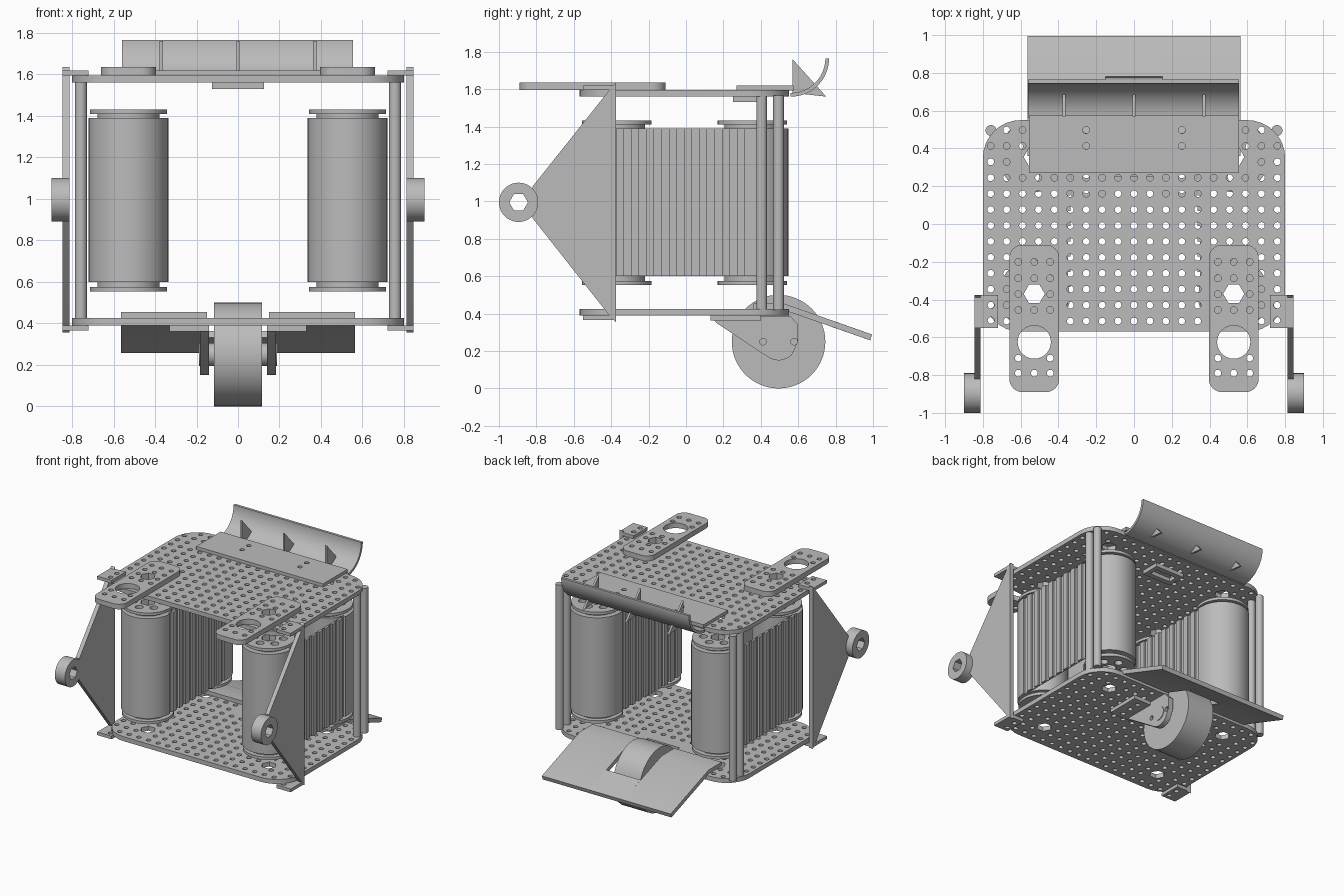
import bpy, bmesh
from math import sin, cos, pi, radians, hypot
from mathutils import Matrix

if "Cube" in bpy.data.objects:
    bpy.data.objects.remove(bpy.data.objects["Cube"], do_unlink=True)

GREY = bpy.data.materials.new("plain_grey")
GREY.use_nodes = True
GREY.diffuse_color = (0.5, 0.5, 0.5, 1)
GREY.node_tree.nodes["Principled BSDF"].inputs["Base Color"].default_value = (0.5, 0.5, 0.5, 1)

SIDES = {"right": -1, "left": 1}
PITCH = 0.0843
ROLLER_X, ROLLER_Y = 0.528, (-0.37, 0.355)


def arc(u, v, r, a0, a1, n=12):
    """Points on an arc, angles in degrees."""
    steps = [radians(a0 + (a1 - a0) * i / n) for i in range(n + 1)]
    return [(u + r * cos(a), v + r * sin(a)) for a in steps]


def ring(u, v, r, n=12, turn=0):
    return arc(u, v, r, turn, turn + 360, n)[:-1]


def rounded(u0, u1, v0, v1, r, n=8):
    return (arc(u1 - r, v1 - r, r, 0, 90, n) + arc(u0 + r, v1 - r, r, 90, 180, n)
            + arc(u0 + r, v0 + r, r, 180, 270, n) + arc(u1 - r, v0 + r, r, 270, 360, n))


def box(u0, u1, v0, v1):
    return [(u0, v0), (u1, v0), (u1, v1), (u0, v1)]


def slab(name, outline, w0, w1, holes=(), axis="Z"):
    """Extrude a holed outline along Z (outline in xy) or X (outline in yz)."""
    curve = bpy.data.curves.new(name, "CURVE")
    curve.dimensions, curve.fill_mode = "2D", "BOTH"
    curve.extrude = abs(w1 - w0) / 2
    for loop in [outline, *holes]:
        spline = curve.splines.new("POLY")
        spline.points.add(len(loop) - 1)
        for point, (u, v) in zip(spline.points, loop):
            point.co = (u, v, 0, 1)
        spline.use_cyclic_u = True
    temp = bpy.data.objects.new(name + "_profile", curve)
    bpy.context.collection.objects.link(temp)
    graph = bpy.context.evaluated_depsgraph_get()
    mesh = bpy.data.meshes.new_from_object(temp.evaluated_get(graph))
    bpy.data.objects.remove(temp, do_unlink=True)
    bpy.data.curves.remove(curve)

    bm = bmesh.new()
    bm.from_mesh(mesh)
    bmesh.ops.remove_doubles(bm, verts=bm.verts, dist=1e-5)
    bmesh.ops.translate(bm, verts=bm.verts, vec=(0, 0, (w0 + w1) / 2))
    if axis == "X":
        turn = Matrix(((0, 0, 1), (1, 0, 0), (0, 1, 0)))
        bmesh.ops.transform(bm, matrix=turn.to_4x4(), verts=bm.verts)
    bmesh.ops.recalc_face_normals(bm, faces=bm.faces)
    bm.to_mesh(mesh)
    bm.free()
    mesh.materials.clear()
    mesh.materials.append(GREY)
    mesh.shade_smooth()
    mesh.set_sharp_from_angle(angle=radians(32))
    mesh.name = name
    obj = bpy.data.objects.new(name, mesh)
    bpy.context.collection.objects.link(obj)
    return obj


# Perforated deck plates, the lower one notched for the wheel
def deck_holes(notched):
    hubs = [(s * ROLLER_X, y) for s in SIDES.values() for y in ROLLER_Y]
    holes = [ring(x, y, 0.056, 6) for x, y in hubs]
    for i in range(-9, 10):
        for j in range(-6, 7):
            x, y = i * PITCH, -0.008 + j * PITCH
            corner = hypot(max(abs(x) - 0.6, 0), max(abs(y + 0.01) - 0.36, 0))
            near_hub = any(hypot(x - a, y - b) < 0.077 for a, b in hubs)
            in_notch = notched and abs(x) < 0.17 and y > 0.24
            if corner < 0.181 and not near_hub and not in_notch:
                holes.append(ring(x, y, 0.018))
    return holes


deck = rounded(-0.8, 0.8, -0.57, 0.55, 0.2)
notch = [(0.14, 0.55), (0.14, 0.28), (-0.14, 0.28), (-0.14, 0.55)]
slab("top_deck", deck, 1.56, 1.595, deck_holes(False))
slab("bottom_deck", deck[:9] + notch + deck[9:], 0.39, 0.425, deck_holes(True))


# Belt outline: smooth round ends, ribbed straight runs
def belt_outline(x, r, depth):
    y0, y1 = ROLLER_Y
    ribs, n = [], 9
    step = (y1 - y0) / n
    for k in range(n):
        y = y0 + k * step
        ribs += [(r - depth, y), (r - depth, y + step * 0.45),
                 (r, y + step * 0.45), (r, y + step)]
    left = [(x - d, y) for d, y in reversed(ribs)]
    return ([(x + d, y) for d, y in ribs] + arc(x, y1, r, 0, 180, 24)
            + left + arc(x, y0, r, 180, 360, 24))


for side, s in SIDES.items():
    cx = s * ROLLER_X
    inner = arc(cx, ROLLER_Y[1], 0.172, 0, 180, 24) + arc(cx, ROLLER_Y[0], 0.172, 180, 360, 24)
    slab(side + "_belt", belt_outline(cx, 0.192, 0.014), 0.6, 1.39, [inner])

    # Hollow rollers with flanged, drilled ends
    for end, y in zip(("front", "back"), ROLLER_Y):
        name = f"{side}_{end}_roller"
        bore = ring(cx, y, 0.056, 6)
        drilled = [bore] + [ring(cx + 0.105 * cos(a * pi / 3 + 0.5),
                                 y + 0.105 * sin(a * pi / 3 + 0.5), 0.03) for a in range(6)]
        slab(name + "_drum", ring(cx, y, 0.172, 48), 0.6, 1.39, [ring(cx, y, 0.145, 48)])
        for tag, f0, f1, k0, k1 in (("lower", 0.553, 0.575, 0.575, 0.605),
                                    ("upper", 1.41, 1.432, 1.385, 1.41)):
            slab(f"{name}_{tag}_flange", ring(cx, y, 0.186, 48), f0, f1, drilled)
            slab(f"{name}_{tag}_neck", ring(cx, y, 0.15, 48), k0, k1, drilled)

    # Rear corner posts
    for tag, y in (("inner", 0.405), ("outer", 0.495)):
        slab(f"{side}_{tag}_post", ring(s * 0.757, y, 0.029, 24), 0.42, 1.565)

    # Triangular side plate with a hex-bored hub and two mounting tabs
    gusset = [(-0.375, 0.355), (-0.375, 1.635), (-0.41, 1.595), (-0.82, 1.08),
              (-0.82, 0.91), (-0.41, 0.39)]
    slab(side + "_side_plate", gusset, s * 0.812, s * 0.845, axis="X")
    slab(side + "_hub", ring(-0.895, 0.995, 0.105, 40), s * 0.812, s * 0.9,
         [ring(-0.895, 0.995, 0.05, 6)], "X")
    x0, x1 = sorted((s * 0.72, s * 0.845))
    tab_holes = [ring(s * 0.757, y, 0.018) for y in (-0.51, -0.43)]
    for tag, z in (("upper", 1.595), ("lower", 0.365)):
        slab(f"{side}_{tag}_tab", box(x0, x1, -0.55, -0.375), z, z + 0.025, tab_holes)

    # Forward arm plate
    holes = [ring(cx, -0.625, 0.088, 32), ring(cx, -0.37, 0.056, 6)]
    for y in (-0.2, -0.287, -0.371, -0.455, -0.71, -0.79):
        for i in (-1, 0, 1):
            if i or y not in (-0.371, -0.71):
                holes.append(ring(cx + i * PITCH, y, 0.018))
    slab(side + "_arm", rounded(cx - 0.132, cx + 0.132, -0.89, -0.11, 0.07), 1.595, 1.635, holes)

# Rear scoop: mounting plate, curved blade and three gussets
mount_holes = [ring(s * 0.253, y, 0.018) for s in SIDES.values() for y in (0.413, 0.497)]
slab("scoop_mount", box(-0.555, 0.555, 0.27, 0.575), 1.593, 1.62, mount_holes)
blade = arc(0.56, 1.765, 0.205, -90, 0, 20) + arc(0.56, 1.765, 0.185, 0, -90, 20)
slab("scoop_blade", blade, -0.56, 0.555, axis="X")
for i in (-1, 0, 1):
    slab(f"scoop_gusset_{i + 2}", [(0.57, 1.76), (0.57, 1.58), (0.75, 1.56)],
         i * 0.37 - 0.008, i * 0.37 + 0.008, axis="X")
slab("slotted_block", box(-0.125, 0.125, 0.25, 0.4), 1.53, 1.56, [box(-0.09, 0.09, 0.29, 0.36)])

# Rear ramp, split around the wheel opening
ramp = [(0.36, 0.425), (0.36, 0.455), (0.52, 0.455), (0.995, 0.288), (0.985, 0.257), (0.515, 0.422)]
ramp_end = [(0.78, 0.364), (0.995, 0.288), (0.985, 0.257), (0.77, 0.332)]
for side, s in SIDES.items():
    slab(side + "_ramp", ramp, s * 0.15, s * 0.563, axis="X")
slab("ramp_end", ramp_end, -0.15, 0.15, axis="X")

# Wheel, axle and fork
slab("wheel", ring(0.495, 0.25, 0.25, 64), -0.115, 0.115, axis="X")
slab("axle", ring(0.495, 0.25, 0.055, 24), -0.187, 0.187, axis="X")
fork = [(0.13, 0.385), (0.17, 0.345)] + arc(0.495, 0.25, 0.1, 235, 315, 8) + [
    (0.6, 0.25), (0.6, 0.34), (0.56, 0.385)]
for side, s in SIDES.items():
    slab(side + "_fork", fork, s * 0.14, s * 0.182,
         [ring(y, 0.25, 0.018) for y in (0.412, 0.578)], "X")
    x0, x1 = sorted((s * 0.14, s * 0.33))
    slab(side + "_fork_flange", box(x0, x1, 0.13, 0.4), 0.362, 0.39,
         [ring(s * 0.253, y, 0.018) for y in (0.18, 0.26, 0.34)])
